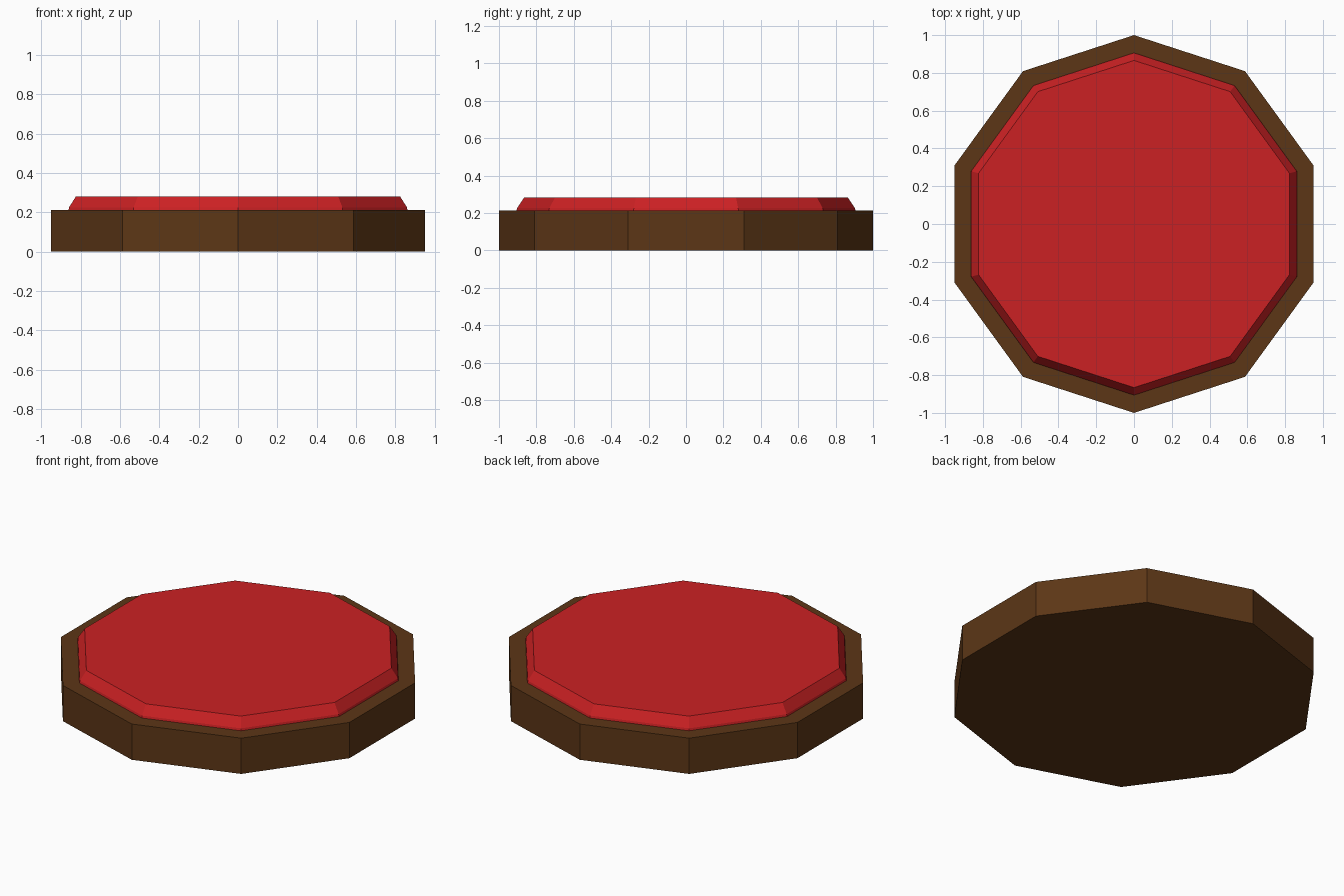
import bpy, bmesh, math

if "Cube" in bpy.data.objects:
    bpy.data.objects.remove(bpy.data.objects["Cube"])

SIDES = 10


def material(name, rgb):
    m = bpy.data.materials.new(name)
    m.diffuse_color = (*rgb, 1)
    m.use_nodes = True
    m.node_tree.nodes["Principled BSDF"].inputs["Base Color"].default_value = m.diffuse_color
    return m


def lathe(name, profile, mat, cap_bottom=False, cap_top=False):
    """Ten-sided solid from (radius, z) rings, with a corner on +y."""
    bm = bmesh.new()
    rings = []
    for r, z in profile:
        ring = []
        for i in range(SIDES):
            a = math.pi / 2 + math.tau * i / SIDES
            ring.append(bm.verts.new((r * math.cos(a), r * math.sin(a), z)))
        rings.append(ring)
    for low, high in zip(rings, rings[1:]):
        for i in range(SIDES):
            j = (i + 1) % SIDES
            bm.faces.new((low[i], low[j], high[j], high[i]))
    if cap_bottom:
        bm.faces.new(rings[0][::-1])
    if cap_top:
        bm.faces.new(rings[-1])
    mesh = bpy.data.meshes.new(name)
    bm.to_mesh(mesh)
    bm.free()
    mesh.materials.append(mat)
    obj = bpy.data.objects.new(name, mesh)
    bpy.context.collection.objects.link(obj)
    return obj


brown = material("brown_wood", (0.107, 0.037, 0.008))
red = material("red_top", (0.6, 0.015, 0.017))

# Wooden base with a flat rim around the inset top
lathe("base", [(1, 0), (1, 0.213), (0.906, 0.213)], brown, cap_bottom=True)

# Raised red top: short upright edge, then a chamfer
lathe("raised_top", [(0.906, 0.213), (0.903, 0.226), (0.866, 0.282)], red, cap_top=True)
